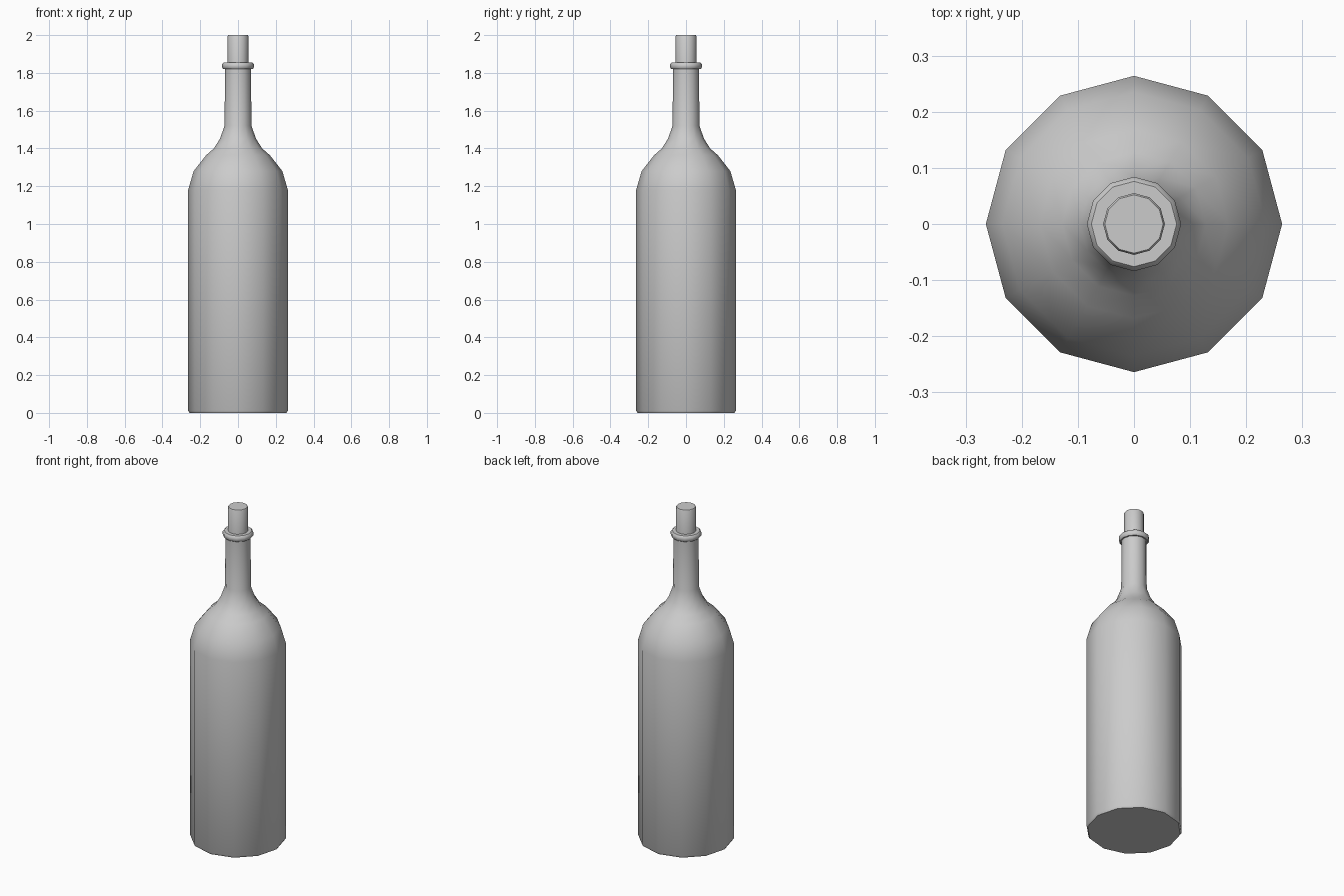
import bpy, bmesh, math

if "Cube" in bpy.data.objects:
    bpy.data.objects.remove(bpy.data.objects["Cube"])

SIDES = 12


def lathe(name, profile):
    """Revolve (radius, z) points around z, closing both ends with flat caps."""
    bm = bmesh.new()
    rings = []
    for r, z in profile:
        rings.append([bm.verts.new((r * math.cos(2 * math.pi * i / SIDES),
                                    r * math.sin(2 * math.pi * i / SIDES), z))
                      for i in range(SIDES)])
    for a, b in zip(rings, rings[1:]):
        for i in range(SIDES):
            j = (i + 1) % SIDES
            bm.faces.new((a[i], a[j], b[j], b[i]))
    bm.faces.new(rings[0][::-1])
    bm.faces.new(rings[-1])
    mesh = bpy.data.meshes.new(name)
    bm.to_mesh(mesh)
    bm.free()
    obj = bpy.data.objects.new(name, mesh)
    bpy.context.collection.objects.link(obj)
    bpy.ops.object.select_all(action='DESELECT')
    obj.select_set(True)
    bpy.context.view_layer.objects.active = obj
    bpy.ops.object.shade_smooth_by_angle(angle=math.radians(45))
    return obj


# Bottle: base, straight body, rounded shoulder, neck and lip ring
lathe("bottle", [
    (0.257, 0.0), (0.264, 0.012), (0.264, 1.18),
    (0.235, 1.28), (0.168, 1.365), (0.128, 1.40), (0.096, 1.45), (0.071, 1.52),
    (0.069, 1.82), (0.077, 1.82), (0.084, 1.828), (0.084, 1.846),
    (0.076, 1.855), (0.057, 1.855),
])

# Cork pushed into the neck
lathe("cork", [(0.055, 1.80), (0.055, 1.995), (0.052, 2.0)])
